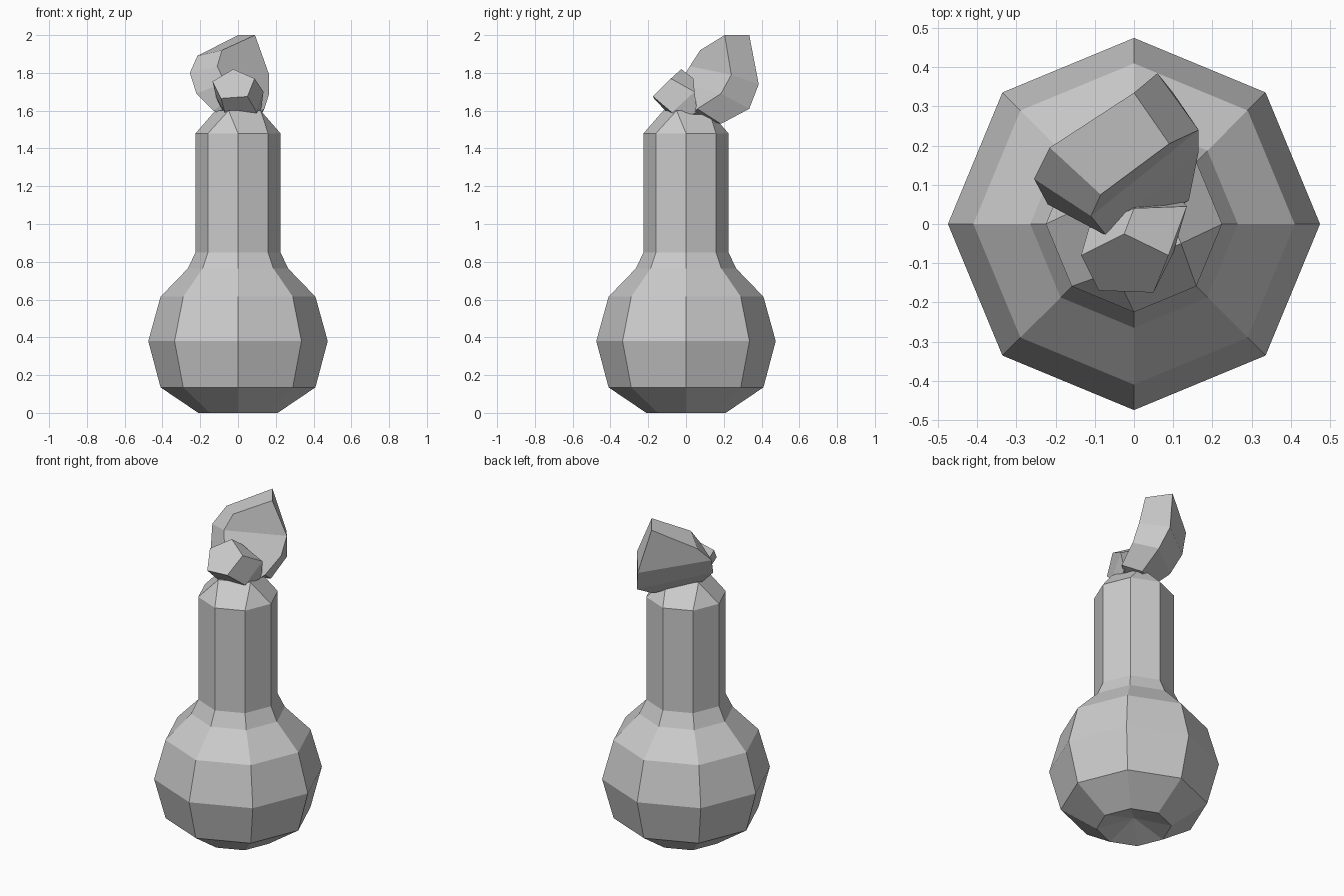
import bpy, bmesh
from math import cos, sin, radians

cube = bpy.data.objects.get("Cube")
if cube:
    bpy.data.objects.remove(cube, do_unlink=True)

clay = bpy.data.materials.new("plain grey")
clay.use_nodes = True
clay.diffuse_color = (0.6, 0.6, 0.6, 1)
clay.node_tree.nodes["Principled BSDF"].inputs["Base Color"].default_value = (0.6, 0.6, 0.6, 1)


def finish(bm, name):
    bmesh.ops.recalc_face_normals(bm, faces=bm.faces)
    mesh = bpy.data.meshes.new(name)
    bm.to_mesh(mesh)
    bm.free()
    mesh.materials.append(clay)
    obj = bpy.data.objects.new(name, mesh)
    bpy.context.collection.objects.link(obj)
    return obj


def bridge(bm, a, b):
    n = len(a)
    for i in range(n):
        j = (i + 1) % n
        bm.faces.new((a[i], a[j], b[j], b[i]))


def ring(bm, sides, radius, z, turn=0):
    angles = [radians(turn + 360 * i / sides) for i in range(sides)]
    return [bm.verts.new((radius * cos(a), radius * sin(a), z)) for a in angles]


def loft(name, sections):
    """Closed tube through matching cross-sections."""
    bm = bmesh.new()
    rings = [[bm.verts.new(p) for p in s] for s in sections]
    for a, b in zip(rings, rings[1:]):
        bridge(bm, a, b)
    bm.faces.new(rings[0])
    bm.faces.new(rings[-1])
    return finish(bm, name)


# Round-bellied flask with an eight-sided profile
bm = bmesh.new()
profile = [(0.21, 0), (0.41, 0.135), (0.475, 0.38), (0.41, 0.615),
           (0.265, 0.765), (0.225, 0.85), (0.225, 1.48)]
rings = [ring(bm, 8, r, z) for r, z in profile]
for lower, upper in zip(rings, rings[1:]):
    bridge(bm, lower, upper)

# Dimpled underside
dimple = bm.verts.new((0, 0, 0.06))
for i in range(8):
    bm.faces.new((rings[0][i], rings[0][(i + 1) % 8], dimple))

# Shoulder narrowing from eight sides to a turned square
rim = rings[-1]
mouth = ring(bm, 4, 0.13, 1.6, 67.5)
for k in range(4):
    a, b, c = (rim[(2 * k + i) % 8] for i in (1, 2, 3))
    bm.faces.new((a, b, mouth[k]))
    bm.faces.new((b, c, mouth[(k + 1) % 4], mouth[k]))
bm.faces.new(mouth)
finish(bm, "flask_body")

# Large curl sweeping back and up from the mouth
loft("large_curl", [
    [(-0.06, 0.01, 1.57), (0.05, 0.10, 1.56), (0.09, 0.03, 1.57), (0, -0.04, 1.58)],
    [(-0.13, 0.02, 1.6), (0.095, 0.185, 1.53), (0.14, 0.06, 1.61), (-0.05, -0.03, 1.66)],
    [(-0.22, 0.05, 1.69), (0.1, 0.335, 1.61), (0.165, 0.185, 1.69), (-0.07, -0.03, 1.75)],
    [(-0.255, 0.115, 1.8), (0.06, 0.385, 1.74), (0.165, 0.24, 1.79), (-0.11, 0.02, 1.835)],
    [(-0.215, 0.195, 1.89), (0, 0.335, 2), (0.09, 0.205, 2), (-0.085, 0.075, 1.92)],
])

# Small five-sided curl leaning forward
loft("small_curl", [
    [(-0.08, 0.01, 1.59), (0, 0.05, 1.62), (0.12, 0.06, 1.59), (0.08, -0.03, 1.56), (-0.04, -0.05, 1.56)],
    [(-0.115, -0.01, 1.67), (0, 0.04, 1.77), (0.135, 0.045, 1.7), (0.1, -0.075, 1.59), (-0.07, -0.1, 1.59)],
    [(-0.135, -0.08, 1.755), (-0.025, -0.025, 1.82), (0.088, -0.08, 1.77), (0.05, -0.175, 1.675), (-0.09, -0.17, 1.665)],
])
